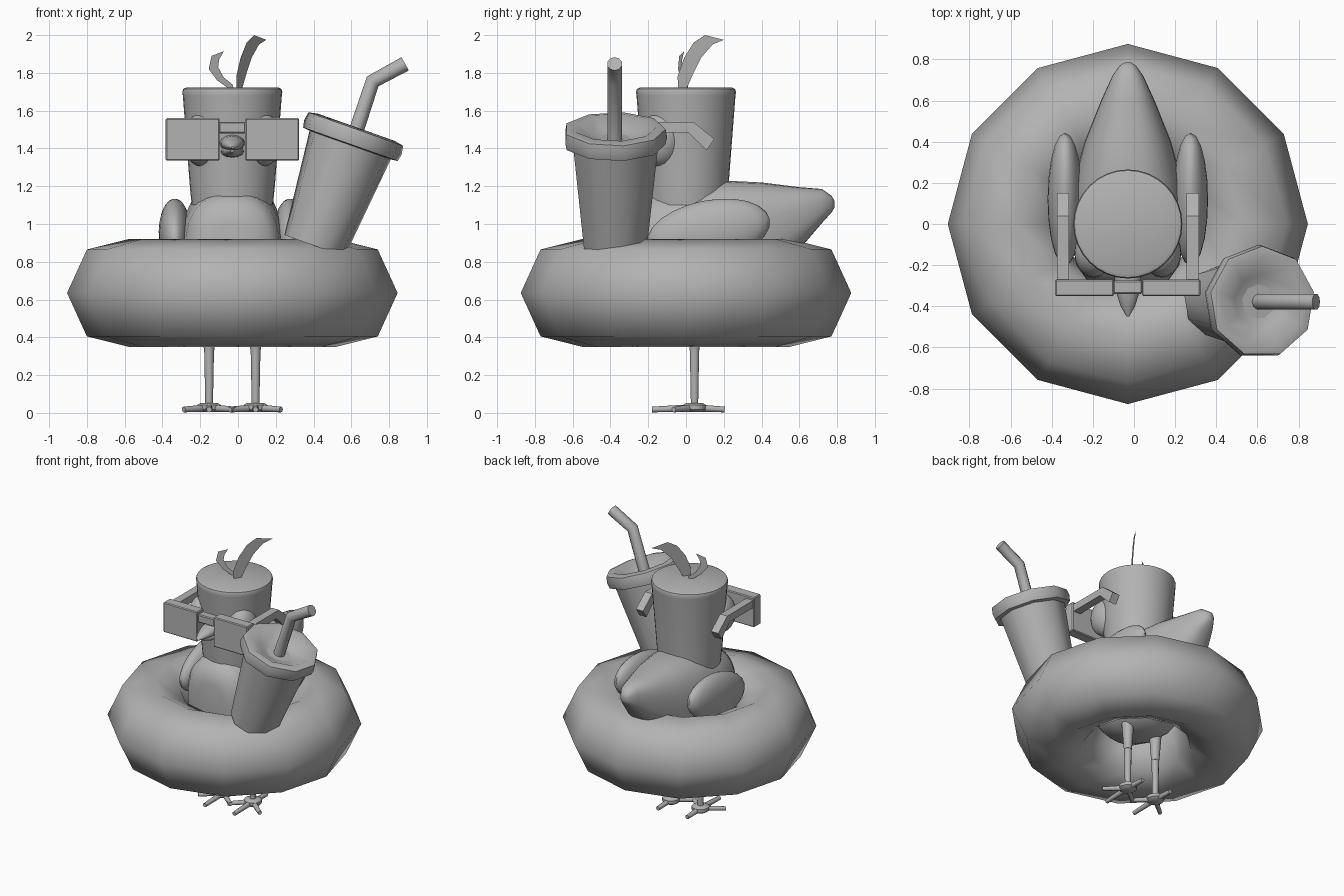
import bpy, bmesh, math
from mathutils import Vector, Matrix

if "Cube" in bpy.data.objects:
    bpy.data.objects.remove(bpy.data.objects["Cube"])

CX = -0.03  # bird and ring centre line
grey = bpy.data.materials.new("plain_grey")
grey.diffuse_color = (0.45, 0.45, 0.45, 1)
grey.use_nodes = True
grey.node_tree.nodes["Principled BSDF"].inputs["Base Color"].default_value = grey.diffuse_color


def finish(name, bm, smooth=40):
    bmesh.ops.recalc_face_normals(bm, faces=bm.faces)
    me = bpy.data.meshes.new(name)
    bm.to_mesh(me)
    bm.free()
    me.materials.append(grey)
    ob = bpy.data.objects.new(name, me)
    bpy.context.collection.objects.link(ob)
    bpy.ops.object.select_all(action='DESELECT')
    ob.select_set(True)
    bpy.context.view_layer.objects.active = ob
    if smooth:
        bpy.ops.object.shade_smooth_by_angle(angle=math.radians(smooth))
    return ob


def skin(name, rings, loop=False, smooth=40):
    """Join rings of points into a surface, capped unless it loops."""
    bm = bmesh.new()
    vs = [[bm.verts.new(p) for p in r] for r in rings]
    n = len(vs[0])
    for a, b in zip(vs, vs[1:] + vs[:1] if loop else vs[1:]):
        for i in range(n):
            j = (i + 1) % n
            bm.faces.new((a[i], a[j], b[j], b[i]))
    if not loop:
        bm.faces.new(vs[0])
        bm.faces.new(vs[-1])
    return finish(name, bm, smooth)


def lathe(name, profile, sides, matrix, loop=False, smooth=40, start=0.0):
    rings = []
    for r, z in profile:
        angles = [start + math.tau * i / sides for i in range(sides)]
        rings.append([matrix @ Vector((r * math.cos(a), r * math.sin(a), z)) for a in angles])
    return skin(name, rings, loop, smooth)


def loft_y(name, sections, sides, power=2.0):
    """Rounded sections (y, z centre, half width, half height) along y."""
    def sup(v):
        return math.copysign(abs(v) ** (2 / power), v)
    rings = []
    for y, zc, rx, rz in sections:
        angles = [math.tau * i / sides for i in range(sides)]
        rings.append([(CX + rx * sup(math.cos(a)), y, zc + rz * sup(math.sin(a))) for a in angles])
    return skin(name, rings, smooth=50)


def ball(name, centre, radii, tilt=0.0):
    bm = bmesh.new()
    m = (Matrix.Translation(centre) @ Matrix.Rotation(tilt, 4, 'X')
         @ Matrix.Diagonal((*radii, 1)))
    bmesh.ops.create_uvsphere(bm, u_segments=20, v_segments=12, radius=1, matrix=m)
    return finish(name, bm, 60)


def box(name, lo, hi):
    lo, hi = Vector(lo), Vector(hi)
    bm = bmesh.new()
    bmesh.ops.create_cube(bm, size=1, matrix=Matrix.Translation((lo + hi) / 2)
                          @ Matrix.Diagonal((*(hi - lo), 1)))
    bmesh.ops.bevel(bm, geom=bm.edges[:], offset=0.006, segments=1, affect='EDGES')
    return finish(name, bm, 0)


def tube(name, points, radius, sides=10, end_radius=None):
    """Round tube through points, mitred at the bends."""
    pts = [Vector(p) for p in points]
    rings = []
    for i, p in enumerate(pts):
        before = (p - pts[i - 1]).normalized() if i else None
        after = (pts[i + 1] - p).normalized() if i < len(pts) - 1 else None
        d = ((before or after) + (after or before)).normalized()
        ref = Vector((0, 1, 0)) if abs(d.y) < 0.8 else Vector((1, 0, 0))
        u = d.cross(ref).normalized()
        v = d.cross(u)
        r = radius + ((end_radius or radius) - radius) * i / (len(pts) - 1)
        rings.append([p + r * (u * math.cos(math.tau * k / sides) + v * math.sin(math.tau * k / sides))
                      for k in range(sides)])
    return skin(name, rings, smooth=50)


def plate(name, outline, matrix=None):
    bm = bmesh.new()
    bm.faces.new([bm.verts.new(p) for p in outline])
    bmesh.ops.triangulate(bm, faces=bm.faces[:])
    return finish(name, bm, 0)


# Swim ring
half = [(0.875, 0), (0.77, 0.23), (0.55, 0.285), (0.37, 0.2)]
ring_profile = half + [(0.31, 0)] + [(r, -z) for r, z in reversed(half[1:])]
lathe("swim_ring", ring_profile, 12, Matrix.Translation((CX, 0, 0.635)), loop=True, smooth=180)

# Body with tapered tail
loft_y("body", [(-0.29, 0.86, 0.10, 0.15), (-0.27, 0.86, 0.20, 0.25), (-0.2, 0.85, 0.25, 0.31),
                (-0.05, 0.84, 0.27, 0.345), (0.1, 0.85, 0.275, 0.365), (0.2, 0.87, 0.265, 0.36),
                (0.4, 0.94, 0.21, 0.28), (0.6, 1.03, 0.13, 0.165), (0.72, 1.095, 0.075, 0.09),
                (0.77, 1.105, 0.04, 0.045), (0.785, 1.105, 0.015, 0.02)], 28, 2.5)

# Head
lathe("head", [(0.215, 1.1), (0.225, 1.2), (0.262, 1.68), (0.265, 1.7), (0.26, 1.715), (0.245, 1.722)],
      32, Matrix.Translation((CX, 0, 0)))

# Beak halves
loft_y("upper_beak", [(-0.2, 1.43, 0.07, 0.045), (-0.32, 1.425, 0.06, 0.04),
                      (-0.4, 1.415, 0.035, 0.022), (-0.45, 1.405, 0.006, 0.006)], 12)
loft_y("lower_beak", [(-0.2, 1.385, 0.065, 0.035), (-0.32, 1.385, 0.05, 0.03),
                      (-0.39, 1.39, 0.01, 0.01)], 12)

# Paired parts
for side, tag in ((-1, "left"), (1, "right")):
    def X(d):
        return CX + side * d

    ball(tag + "_wing", (X(0.305), 0.12, 0.96), (0.085, 0.33, 0.165), 0.2)
    ball(tag + "_eye", (X(0.165), -0.14, 1.445), (0.095, 0.12, 0.14))

    # Glasses lens and bent temple arm
    a, b = sorted((X(0.068), X(0.353)))
    box(tag + "_lens", (a, -0.35, 1.335), (b, -0.27, 1.56))
    path = [(-0.29, 1.54), (0.04, 1.54), (0.15, 1.45), (0.11, 1.39), (0.01, 1.485), (-0.29, 1.485)]
    skin(tag + "_temple", [[(X(d), y, z) for y, z in path] for d in (0.285, 0.345)], smooth=0)

    # Leg and foot
    lx = X(0.123)
    lathe(tag + "_leg", [(0.02, 0.03), (0.026, 0.335)], 10, Matrix.Translation((lx, 0.045, 0)))
    lathe(tag + "_thigh", [(0.027, 0.33), (0.03, 0.36), (0.045, 0.56)], 10,
          Matrix.Translation((lx, 0.045, 0)))
    lathe(tag + "_ankle", [(0.045, 0.005), (0.062, 0.018), (0.062, 0.042), (0.045, 0.053)], 10,
          Matrix.Translation((lx, 0.045, 0)))
    for k, (tx, ty) in enumerate(((0, -0.225), (0.135, -0.11), (-0.135, -0.11), (0, 0.16))):
        tube(f"{tag}_toe_{k + 1}", [(lx, 0.045, 0.026), (lx + tx, 0.045 + ty, 0.018)], 0.02, 8, 0.015)

# Glasses bridge
box("bridge", (CX - 0.07, -0.34, 1.48), (CX + 0.07, -0.275, 1.54))

# Head feathers
tall = [(-0.04, 1.71), (-0.045, 1.78), (-0.01, 1.88), (0.04, 1.96), (0.1, 2.0), (0.2, 1.975),
        (0.14, 1.95), (0.08, 1.88), (0.04, 1.8), (0.0, 1.71)]
plate("tall_feather", [(0.02 + 0.65 * y, y, z) for y, z in tall])
short = [(-0.04, 1.71), (-0.11, 1.76), (-0.155, 1.82), (-0.14, 1.89), (-0.075, 1.915),
         (-0.10, 1.87), (-0.105, 1.83), (-0.08, 1.78), (-0.03, 1.74), (-0.02, 1.71)]
plate("short_feather", [(x, 0.02 + 0.4 * x, z) for x, z in short])

# Tilted drink cup, lid and straw
cup = Matrix.Translation((0.405, -0.378, 0.885)) @ Matrix.Rotation(math.radians(19.5), 4, 'Y')
lathe("cup", [(0.172, 0), (0.235, 0.6)], 9, cup, smooth=45, start=math.pi / 2)
lathe("cup_lid", [(0.23, 0.565), (0.27, 0.57), (0.278, 0.61), (0.27, 0.655), (0.22, 0.665),
                  (0.13, 0.61), (0.04, 0.59)], 9, cup, smooth=60, start=math.pi / 2)
tube("straw", [(0.595, -0.378, 1.40), (0.713, -0.378, 1.755), (0.885, -0.378, 1.848)], 0.04, 10)
